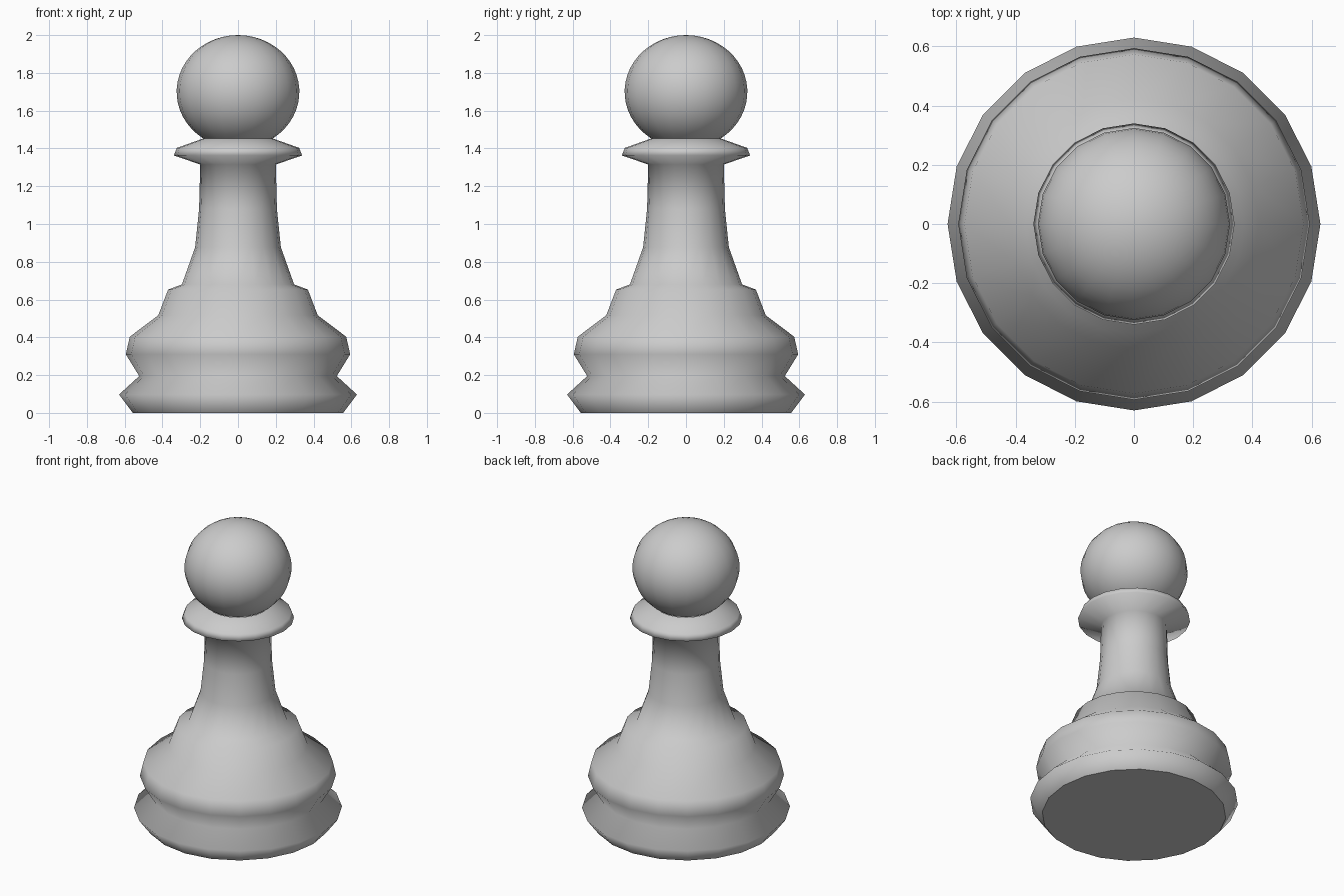
import bpy, bmesh
from math import sin, cos, pi, asin

if "Cube" in bpy.data.objects:
    bpy.data.objects.remove(bpy.data.objects["Cube"])

SIDES = 20


def lathe(name, profile, cap_bottom=False):
    """Spin (radius, height) points around z; a zero radius becomes a pole."""
    bm = bmesh.new()
    rings = []
    for r, z in profile:
        if r < 1e-5:
            rings.append([bm.verts.new((0, 0, z))] * SIDES)
        else:
            rings.append([bm.verts.new((r * cos(2 * pi * i / SIDES),
                                        r * sin(2 * pi * i / SIDES), z))
                          for i in range(SIDES)])
    for low, high in zip(rings, rings[1:]):
        for i in range(SIDES):
            j = (i + 1) % SIDES
            corners = [low[i], low[j], high[j], high[i]]
            face = bm.faces.new(list(dict.fromkeys(corners)))
            face.smooth = True
    if cap_bottom:
        cap = bm.faces.new(rings[0][::-1])
        for edge in cap.edges:
            edge.smooth = False
    mesh = bpy.data.meshes.new(name)
    bm.to_mesh(mesh)
    bm.free()
    obj = bpy.data.objects.new(name, mesh)
    bpy.context.collection.objects.link(obj)
    return obj


# Base, stem and collar
lathe("body", [
    (0.557, 0.0), (0.63, 0.097), (0.523, 0.195), (0.594, 0.31),
    (0.573, 0.403), (0.422, 0.517), (0.37, 0.653), (0.297, 0.68),
    (0.227, 0.877), (0.206, 1.08), (0.20, 1.315), (0.34, 1.363),
    (0.324, 1.403), (0.186, 1.452),
], cap_bottom=True)

# Slightly flattened ball head, open where it meets the collar
RX, RZ, CZ, STEPS = 0.325, 0.30, 1.70, 20
start = asin((1.452 - CZ) / RZ)
angles = [start + (pi / 2 - start) * k / STEPS for k in range(STEPS + 1)]
lathe("head", [(RX * cos(a), CZ + RZ * sin(a)) for a in angles])
